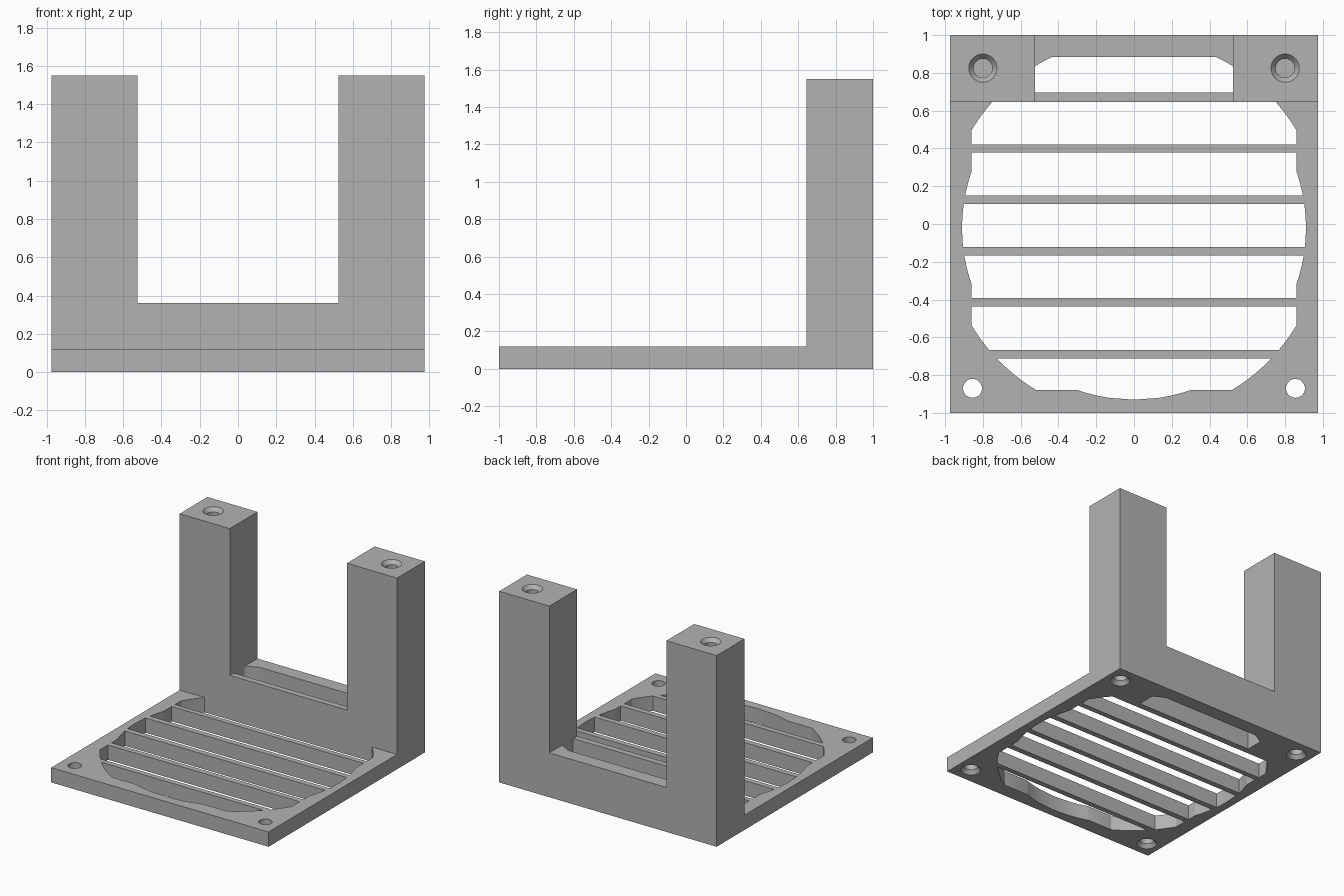
import bpy, bmesh
from math import sqrt, pi, radians
from mathutils import Matrix

cube = bpy.data.objects.get("Cube")
if cube:
    bpy.data.objects.remove(cube)

grey = bpy.data.materials.new("plain grey")
grey.use_nodes = True
colour = (0.45, 0.45, 0.45, 1)
grey.diffuse_color = colour
grey.node_tree.nodes["Principled BSDF"].inputs["Base Color"].default_value = colour

HALF_X, WALL_Y, PLATE_Z, SILL_Z, TOP_Z, GAP_X = 0.975, 0.645, 0.12, 0.36, 1.55, 0.525


def finish(name, bm):
    bmesh.ops.recalc_face_normals(bm, faces=bm.faces)
    mesh = bpy.data.meshes.new(name)
    bm.to_mesh(mesh)
    bm.free()
    mesh.materials.append(grey)
    obj = bpy.data.objects.new(name, mesh)
    bpy.context.collection.objects.link(obj)
    return obj


def prism(name, points, offset):
    """Extrude a closed outline of 3D points along an offset."""
    bm = bmesh.new()
    face = bm.faces.new([bm.verts.new(p) for p in points])
    moved = bmesh.ops.extrude_face_region(bm, geom=[face])["geom"]
    bmesh.ops.translate(bm, vec=offset, verts=[v for v in moved if isinstance(v, bmesh.types.BMVert)])
    return finish(name, bm)


def screw_cutter(name, x, y, z, direction, depth):
    """Countersunk hole going into the body from height z."""
    bm = bmesh.new()
    rings = []
    for radius, d in ((0.085, -0.012), (0.05, 0.03), (0.05, depth)):
        ring = bmesh.ops.create_circle(bm, segments=32, radius=radius,
                                       matrix=Matrix.Translation((x, y, z + direction * d)))["verts"]
        rings.append(ring)
    for a, b in zip(rings, rings[1:]):
        for i in range(32):
            j = (i + 1) % 32
            bm.faces.new((a[i], a[j], b[j], b[i]))
    bm.faces.new(rings[0])
    bm.faces.new(rings[-1])
    return finish(name, bm)


def half_width(y):
    """Half width of the fan opening: a round bore joined with a clipped square."""
    d = y + 0.02
    bore = sqrt(max(0, 0.91 ** 2 - d * d))
    square = min(0.86, sqrt(max(0, 1.003 ** 2 - d * d))) if y >= -0.88 else 0
    return max(bore, square)


def slot_cutter(name, low, high, limit):
    """One vertical slot of the opening between two grille bars."""
    ys = {low + (high - low) * i / 24 for i in range(25)}
    ys |= {y for y in (-0.88, -0.8801, -0.537, -0.317, 0.277, 0.496) if low < y < high}
    right = [(min(limit, half_width(y)), y) for y in sorted(ys)]
    left = [(-x, y) for x, y in reversed(right) if x > 0.001]
    return prism(name, [(x, y, -0.1) for x, y in right + left], (0, 0, 0.6))


# L-shaped bracket: thin plate with an upright back
side = [(-1, 0), (1, 0), (1, TOP_Z), (WALL_Y, TOP_Z), (WALL_Y, PLATE_Z), (-1, PLATE_Z)]
bracket = prism("fan_bracket", [(-HALF_X, y, z) for y, z in side], (2 * HALF_X, 0, 0))

# Gap that leaves two posts
gap = [(-GAP_X, SILL_Z), (GAP_X, SILL_Z), (GAP_X, 2), (-GAP_X, 2)]
cutters = [prism("post_gap_cutter", [(x, 0.3, z) for x, z in gap], (0, 1, 0))]

# Grille slots, leaving straight bars between them
slots = [(-0.93, -0.712), (-0.668, -0.438), (-0.392, -0.168), (-0.122, 0.105),
         (0.15, 0.378), (0.42, WALL_Y), (0.695, 0.885)]
for i, (low, high) in enumerate(slots):
    limit = GAP_X if low > WALL_Y else 1
    cutters.append(slot_cutter(f"slot_cutter_{i}", low, high, limit))

# Screw holes: through the front corners, blind under the back and in the post tops
for s in (-1, 1):
    cutters.append(screw_cutter("front_hole_cutter", s * 0.855, -0.87, 0, 1, 0.2))
    cutters.append(screw_cutter("back_hole_cutter", s * 0.855, 0.86, 0, 1, 0.3))
    cutters.append(screw_cutter("post_hole_cutter", s * 0.8, 0.825, TOP_Z, -1, 0.3))

# Apply the cuts
for cutter in cutters:
    mod = bracket.modifiers.new(cutter.name, 'BOOLEAN')
    mod.operation = 'DIFFERENCE'
    mod.solver = 'EXACT'
    mod.object = cutter
bpy.context.view_layer.objects.active = bracket
bracket.select_set(True)
for mod in list(bracket.modifiers):
    bpy.ops.object.modifier_apply(modifier=mod.name)
for cutter in cutters:
    bpy.data.objects.remove(cutter)
bpy.ops.object.shade_smooth_by_angle(angle=radians(20))
